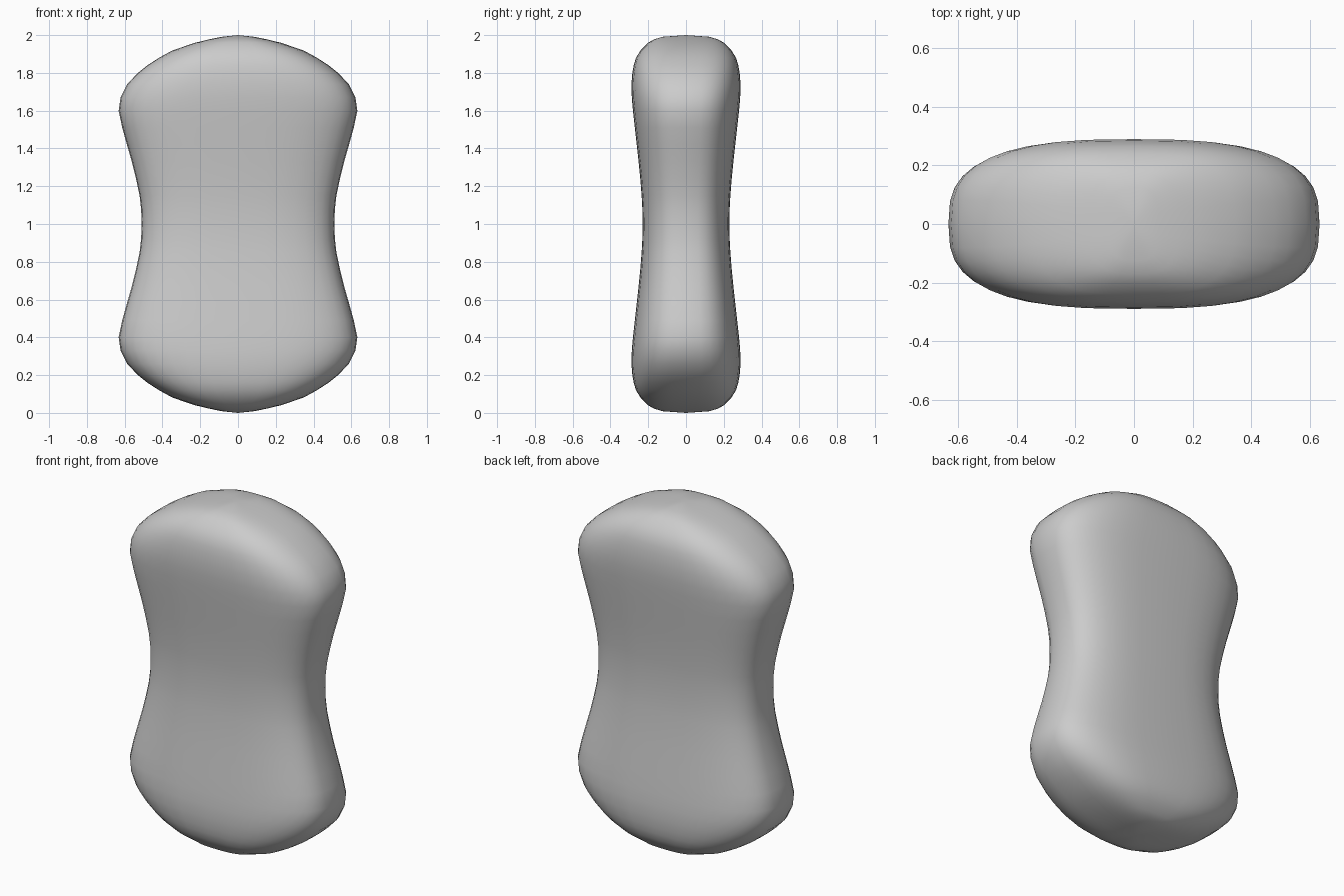
import bpy, bmesh
from math import sin, cos, tau, copysign

if "Cube" in bpy.data.objects:
    bpy.data.objects.remove(bpy.data.objects["Cube"])

# Half-height sections: (height from the middle, half width, half depth)
SECTIONS = [
    (0.0, 0.51, 0.23), (0.08, 0.513, 0.231), (0.15, 0.521, 0.235), (0.24, 0.54, 0.242),
    (0.33, 0.562, 0.251), (0.42, 0.588, 0.261), (0.51, 0.613, 0.271), (0.60, 0.632, 0.281),
    (0.67, 0.622, 0.287), (0.74, 0.587, 0.289), (0.80, 0.53, 0.284), (0.84, 0.48, 0.277),
    (0.88, 0.418, 0.265), (0.92, 0.345, 0.24), (0.96, 0.225, 0.20),
    (0.977, 0.155, 0.17), (0.991, 0.085, 0.125),
]
SIDES = 40
POWER = 2 / 2.9


def soft(v):
    return copysign(abs(v) ** POWER, v) if abs(v) > 1e-9 else 0.0


bm = bmesh.new()


def ring(z, w, d):
    return [bm.verts.new((w * soft(cos(tau * i / SIDES)), d * soft(sin(tau * i / SIDES)), z))
            for i in range(SIDES)]


# Mirrored stack of rounded sections, closed by a pole at each end
stack = [(1 - z, w, d) for z, w, d in reversed(SECTIONS[1:])]
stack += [(1 + z, w, d) for z, w, d in SECTIONS]
rings = [ring(*s) for s in stack]
bottom = bm.verts.new((0, 0, 0))
top = bm.verts.new((0, 0, 2))
for a, b in zip(rings, rings[1:]):
    for i in range(SIDES):
        j = (i + 1) % SIDES
        bm.faces.new((a[i], a[j], b[j], b[i]))
for i in range(SIDES):
    j = (i + 1) % SIDES
    bm.faces.new((bottom, rings[0][j], rings[0][i]))
    bm.faces.new((top, rings[-1][i], rings[-1][j]))
bmesh.ops.recalc_face_normals(bm, faces=bm.faces)
for f in bm.faces:
    f.smooth = True

mesh = bpy.data.meshes.new("waisted_body")
bm.to_mesh(mesh)
bm.free()
body = bpy.data.objects.new("waisted_body", mesh)
bpy.context.collection.objects.link(body)
